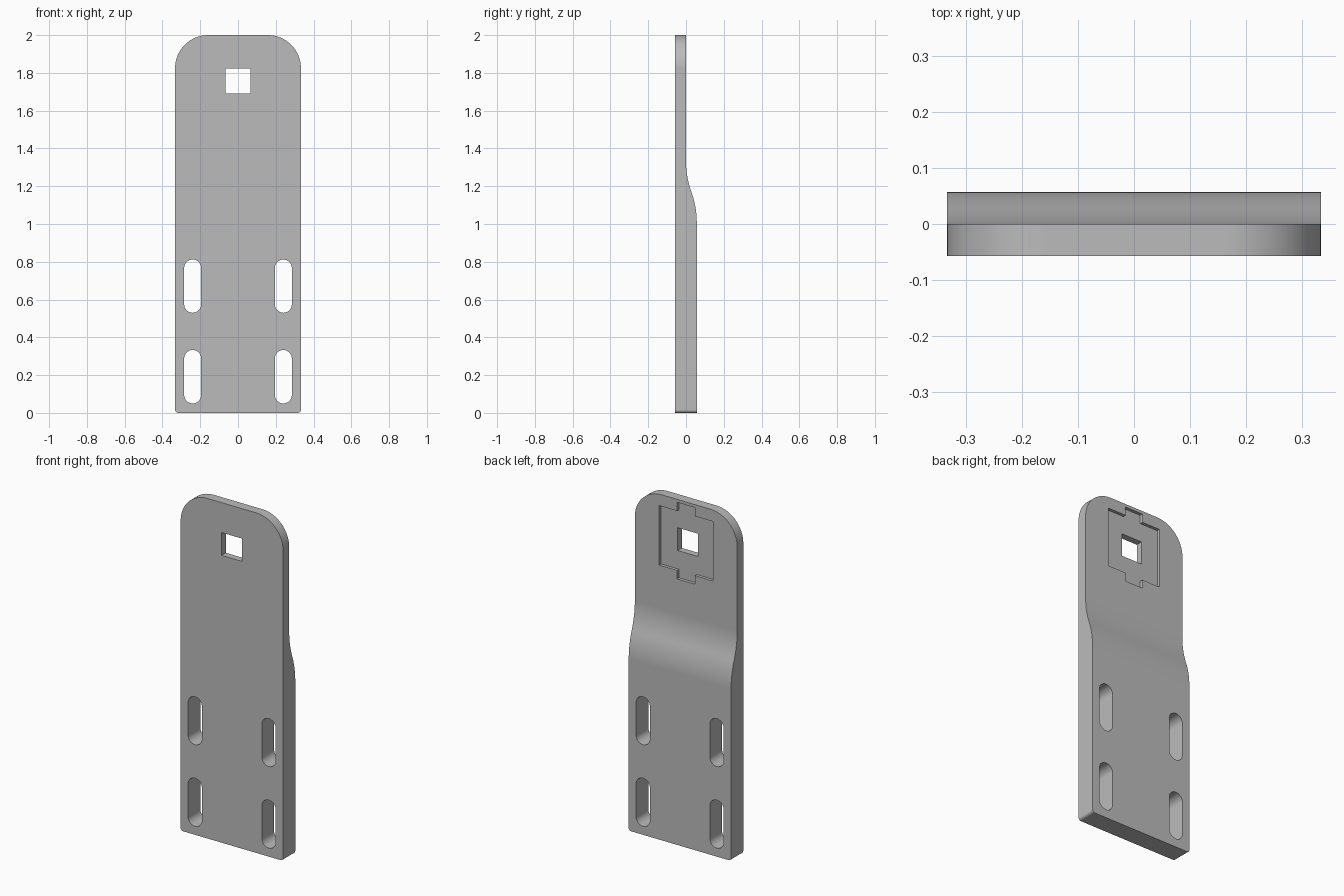
import bpy
import bmesh
import math
from mathutils import Vector

cube = bpy.data.objects.get("Cube")
if cube:
    bpy.data.objects.remove(cube, do_unlink=True)

HALF_W, HALF_T, HEIGHT = 0.333, 0.057, 2.0
HOLE_Z = 1.757

steel = bpy.data.materials.new("plain_grey_steel")
steel.use_nodes = True
GREY = (0.5, 0.5, 0.5, 1)
steel.diffuse_color = GREY
steel.node_tree.nodes["Principled BSDF"].inputs["Base Color"].default_value = GREY


def prism(name, points, direction):
    """Extrude a closed outline of 3D points along a direction."""
    bm = bmesh.new()
    face = bm.faces.new([bm.verts.new(p) for p in points])
    result = bmesh.ops.extrude_face_region(bm, geom=[face])
    moved = [v for v in result["geom"] if isinstance(v, bmesh.types.BMVert)]
    bmesh.ops.translate(bm, verts=moved, vec=Vector(direction))
    bmesh.ops.recalc_face_normals(bm, faces=bm.faces)
    mesh = bpy.data.meshes.new(name)
    bm.to_mesh(mesh)
    bm.free()
    mesh.materials.append(steel)
    obj = bpy.data.objects.new(name, mesh)
    bpy.context.collection.objects.link(obj)
    return obj


def front_prism(name, outline, y0=-0.2, y1=0.2):
    return prism(name, [(x, y0, z) for x, z in outline], (0, y1 - y0, 0))


def arc(cx, cz, r, start, end, steps=16):
    angles = [math.radians(start + (end - start) * i / steps) for i in range(steps + 1)]
    return [(cx + r * math.cos(a), cz + r * math.sin(a)) for a in angles]


def combine(body, tool, operation):
    mod = body.modifiers.new("cut", 'BOOLEAN')
    mod.operation, mod.solver, mod.object = operation, 'EXACT', tool
    tool.hide_render = True
    bpy.context.view_layer.objects.active = body
    bpy.ops.object.modifier_apply(modifier=mod.name)
    bpy.data.objects.remove(tool, do_unlink=True)


# Side profile: thick foot, S-shaped step on the back, thin head
BEND_LOW, BEND_HIGH, STEPS = 1.01, 1.33, 24
profile = [(-HALF_T, HEIGHT + 0.1), (-HALF_T, -0.1), (HALF_T, -0.1)]
for i in range(STEPS + 1):
    t = i / STEPS
    ease = 2 * t * t if t < 0.5 else 1 - 2 * (1 - t) ** 2
    profile.append((HALF_T * (1 - ease), BEND_LOW + (BEND_HIGH - BEND_LOW) * t))
profile.append((0, HEIGHT + 0.1))
plate = prism("bracket_plate", [(-0.5, y, z) for y, z in profile], (1, 0, 0))

# Front outline with large top and tiny bottom corner radii
R, r = 0.175, 0.016
outline = (arc(HALF_W - R, HEIGHT - R, R, 0, 90, 24)
           + arc(R - HALF_W, HEIGHT - R, R, 90, 180, 24)
           + arc(r - HALF_W, r, r, 180, 270, 6)
           + arc(HALF_W - r, r, r, 270, 360, 6))
combine(plate, front_prism("outline_tool", outline), 'INTERSECT')

# Four mounting slots
SLOT_R = 0.045
for side in (-1, 1):
    for low, high in ((0.05, 0.333), (0.53, 0.812)):
        x = side * 0.24
        slot = (arc(x, high - SLOT_R, SLOT_R, 0, 180)
                + arc(x, low + SLOT_R, SLOT_R, 180, 360))
        combine(plate, front_prism("slot_tool", slot), 'DIFFERENCE')

# Shallow recess in the back of the head, with a tab above and below
B, TAB_X, TAB_Z = 0.175, 0.058, 0.225
half = [(B, -B), (B, B), (TAB_X, B), (TAB_X, TAB_Z)]
recess = [(TAB_X, -TAB_Z), (TAB_X, -B)] + half
recess += [(-x, z) for x, z in reversed(recess)]
recess = [(x, z + HOLE_Z) for x, z in recess]
combine(plate, front_prism("recess_tool", recess, -0.018, 0.1), 'DIFFERENCE')

# Square through hole
h = 0.067
square = [(-h, HOLE_Z - h), (h, HOLE_Z - h), (h, HOLE_Z + h), (-h, HOLE_Z + h)]
combine(plate, front_prism("hole_tool", square), 'DIFFERENCE')

# Smooth curves, crisp edges
bpy.ops.object.select_all(action='DESELECT')
plate.select_set(True)
bpy.context.view_layer.objects.active = plate
bpy.ops.object.shade_smooth_by_angle(angle=math.radians(30))
weighted = plate.modifiers.new("even_shading", 'WEIGHTED_NORMAL')
weighted.keep_sharp = True
